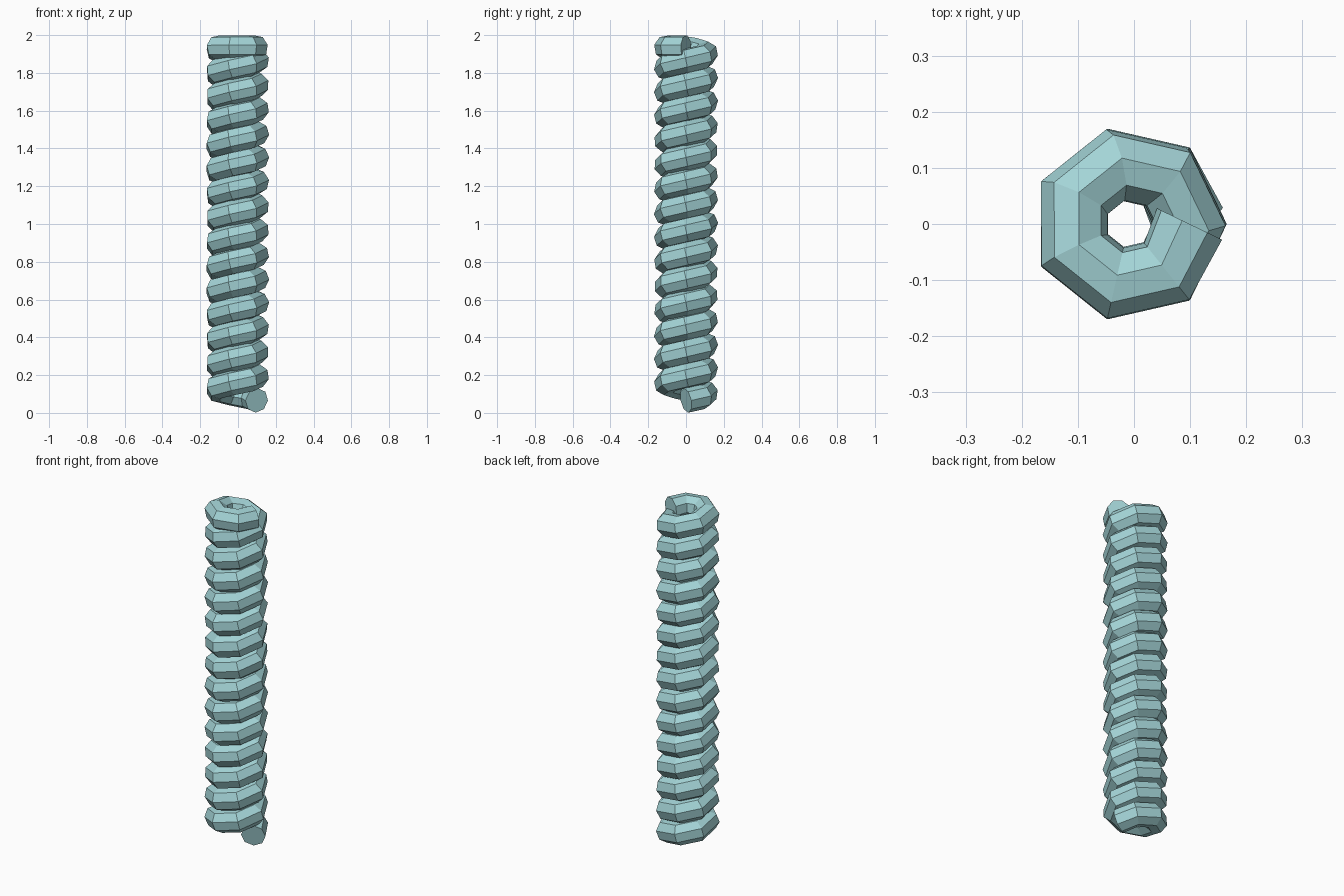
import bpy, math

if "Cube" in bpy.data.objects:
    bpy.data.objects.remove(bpy.data.objects["Cube"])

# Coil dimensions
SIDES, TURNS = 7, 15
COIL_R, TUBE_R, PITCH = 0.108, 0.066, 0.1285
LOW, HIGH = TUBE_R, 2.0 - TUBE_R
AXIS_X = -0.009

# Helical path with seven straight runs per turn, levelling off at the top
curve = bpy.data.curves.new("coil", 'CURVE')
curve.dimensions = '3D'
curve.twist_mode = 'MINIMUM'
count = SIDES * TURNS + 1
spline = curve.splines.new('POLY')
spline.points.add(count - 1)
spline.use_smooth = False
for i, p in enumerate(spline.points):
    a = 2 * math.pi * i / SIDES
    z = min(LOW + PITCH * i / SIDES, HIGH)
    p.co = (AXIS_X + COIL_R * math.cos(a), COIL_R * math.sin(a), z, 1)

# Eight-sided capped tube
curve.bevel_depth = TUBE_R
curve.bevel_resolution = 2
curve.use_fill_caps = True

coil = bpy.data.objects.new("coil", curve)
bpy.context.collection.objects.link(coil)
bpy.context.view_layer.objects.active = coil
coil.select_set(True)
bpy.ops.object.convert(target='MESH')
coil = bpy.context.object
for f in coil.data.polygons:
    f.use_smooth = False

# Pale teal finish
mat = bpy.data.materials.new("pale_teal")
mat.diffuse_color = (0.37, 0.66, 0.68, 1)
mat.use_nodes = True
mat.node_tree.nodes["Principled BSDF"].inputs["Base Color"].default_value = mat.diffuse_color
coil.data.materials.clear()
coil.data.materials.append(mat)
